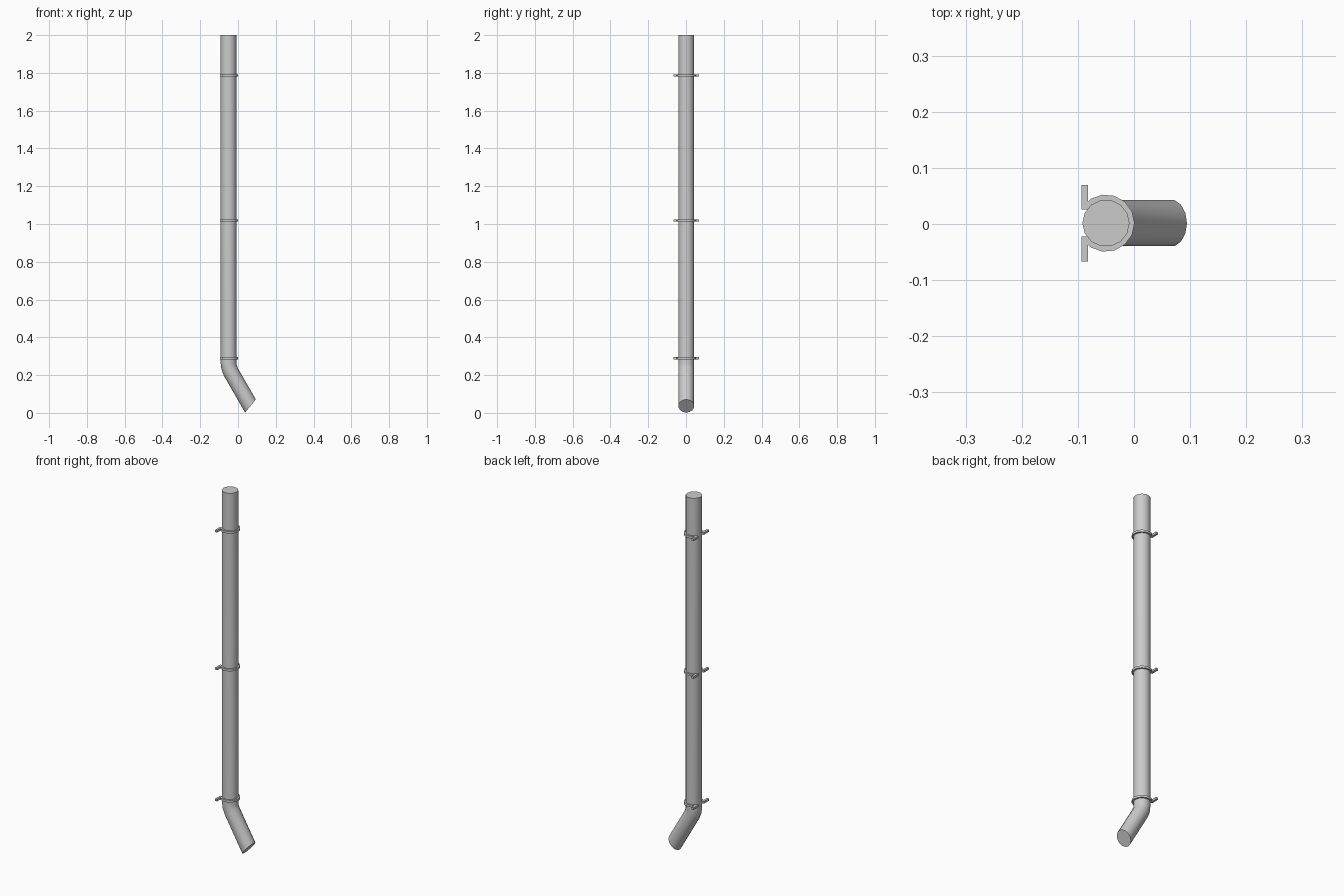
import bpy, bmesh, math
from mathutils import Vector

if "Cube" in bpy.data.objects:
    bpy.data.objects.remove(bpy.data.objects["Cube"])

SIDES = 14
CX, CY, R = -0.05, 0.0015, 0.042


def finish(bm, name, angle=35):
    bmesh.ops.recalc_face_normals(bm, faces=bm.faces)
    me = bpy.data.meshes.new(name)
    bm.to_mesh(me)
    bm.free()
    ob = bpy.data.objects.new(name, me)
    bpy.context.collection.objects.link(ob)
    bpy.ops.object.select_all(action='DESELECT')
    ob.select_set(True)
    bpy.context.view_layer.objects.active = ob
    bpy.ops.object.shade_smooth_by_angle(angle=math.radians(angle))
    return ob


def bridge(bm, loops, closed):
    n = len(loops[0])
    pairs = list(zip(loops, loops[1:])) + ([(loops[-1], loops[0])] if closed else [])
    for a, b in pairs:
        for i in range(n):
            j = (i + 1) % n
            bm.faces.new((a[i], a[j], b[j], b[i]))
    if not closed:
        bm.faces.new(loops[0])
        bm.faces.new(loops[-1])


# Downpipe: stations of (x, z, tilt in degrees, slant of the cut)
stations = [(CX, 2.0, 0, 0), (CX, 0.264, 0, 0), (-0.047, 0.241, 15, 0),
            (-0.038, 0.217, 30, 0), (0.066, 0.0365, 30, 0.38)]
bm = bmesh.new()
loops = []
for x, z, tilt, slant in stations:
    t = math.radians(tilt)
    along = Vector((math.sin(t), 0, -math.cos(t)))
    side = Vector((math.cos(t), 0, math.sin(t)))
    loop = []
    for i in range(SIDES):
        a = math.tau * i / SIDES
        u, v = R * math.cos(a), R * math.sin(a)
        p = Vector((x, CY, z)) + side * u + Vector((0, v, 0)) - along * (slant * u)
        loop.append(bm.verts.new(p))
    loops.append(loop)
bridge(bm, loops, False)
finish(bm, "downpipe")


# Wall clamps: open band around the pipe with two straight arms
def clamp(name, z, dy=0.0, h=0.012):
    bm = bmesh.new()
    loops = []
    steps, end = 12, math.radians(145)
    for i in range(steps + 1):
        a = -end + 2 * end * i / steps
        loops.append([bm.verts.new((CX + r * math.cos(a), CY + dy + r * math.sin(a), z + k))
                      for r, k in ((0.040, -h / 2), (0.051, -h / 2), (0.051, h / 2), (0.040, h / 2))])
    bridge(bm, loops, False)
    for s in (-1, 1):
        arm = bmesh.ops.create_cube(bm, size=1)["verts"]
        bmesh.ops.scale(bm, vec=(0.012, 0.044, h), verts=arm)
        bmesh.ops.translate(bm, vec=(-0.088, CY + dy + s * 0.046, z), verts=arm)
    finish(bm, name)


clamp("upper_clamp", 1.786)
clamp("middle_clamp", 1.019)
clamp("lower_clamp", 0.289)
